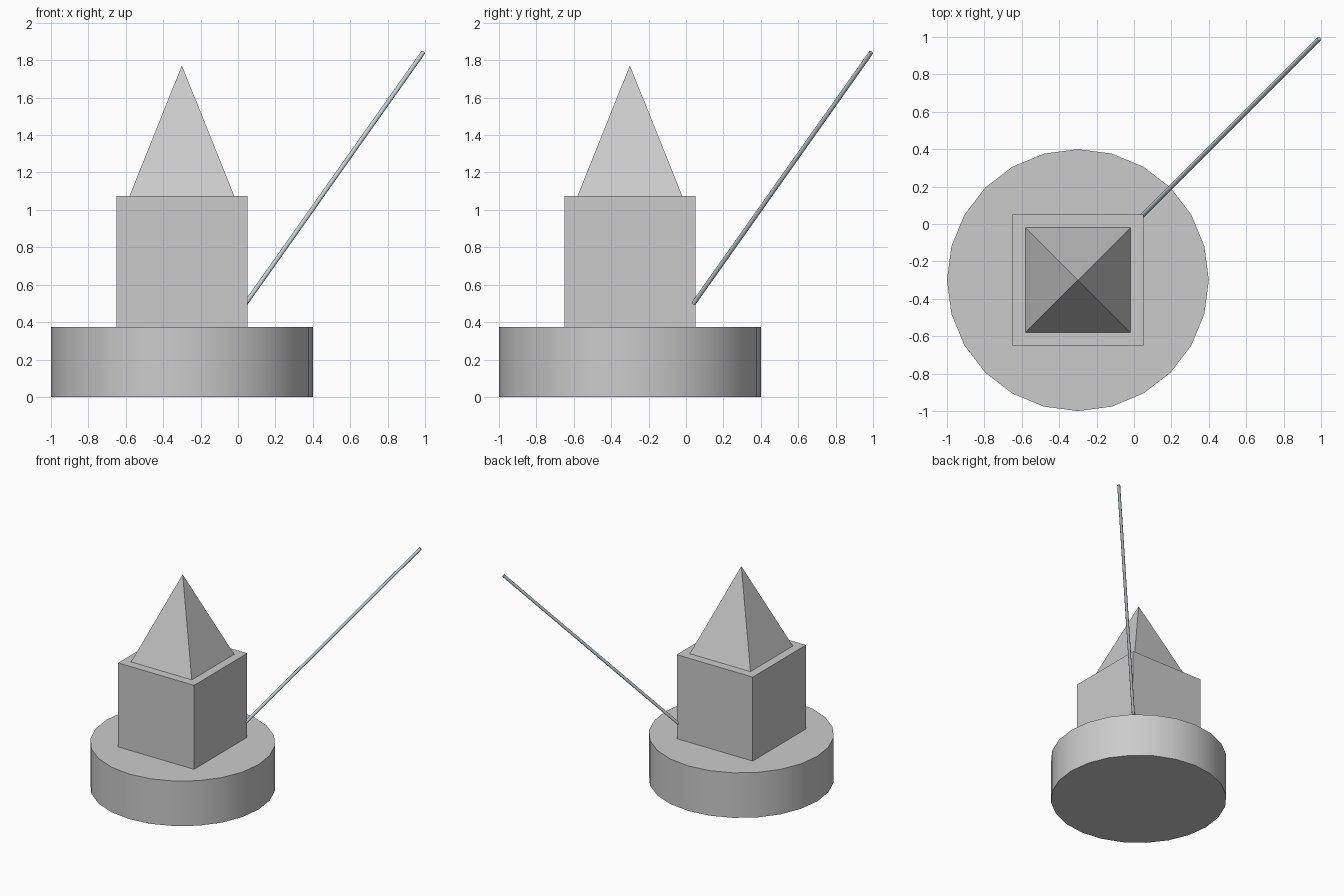
import bpy, math
from mathutils import Vector

if "Cube" in bpy.data.objects:
    bpy.data.objects.remove(bpy.data.objects["Cube"])

CX = CY = -0.3


def name_it(name, smooth=False):
    ob = bpy.context.object
    ob.name = name
    if smooth:
        bpy.ops.object.shade_smooth_by_angle(angle=math.radians(35))
    return ob


# round base, 24 sides with vertices on the axes
bpy.ops.mesh.primitive_cylinder_add(vertices=24, radius=0.7, depth=0.375,
                                    location=(CX, CY, 0.1875))
name_it("round_base", smooth=True)

# cube block on the base
bpy.ops.mesh.primitive_cube_add(size=0.7, location=(CX, CY, 0.725))
name_it("block")

# four-sided pyramid roof
bpy.ops.mesh.primitive_cone_add(vertices=4, radius1=0.28 * math.sqrt(2), radius2=0,
                                depth=0.697, location=(CX, CY, 1.075 + 0.697 / 2),
                                rotation=(0, 0, math.pi / 4))
bpy.ops.object.transform_apply(location=False, rotation=True, scale=False)
name_it("pyramid_roof")

# thin pole leaning out of the block's corner at 45 degrees
direction = Vector((0.5, 0.5, math.sqrt(0.5)))
tip = Vector((0.99, 0.99, 1.842))
length = 1.95
bpy.ops.mesh.primitive_cylinder_add(vertices=12, radius=0.012, depth=length,
                                    location=tip - direction * length / 2,
                                    rotation=direction.to_track_quat('Z', 'Y').to_euler())
pole = name_it("pole", smooth=True)
mat = bpy.data.materials.new("blue_grey")
mat.diffuse_color = (0.55, 0.64, 0.69, 1)
mat.use_nodes = True
mat.node_tree.nodes["Principled BSDF"].inputs["Base Color"].default_value = mat.diffuse_color
pole.data.materials.append(mat)
